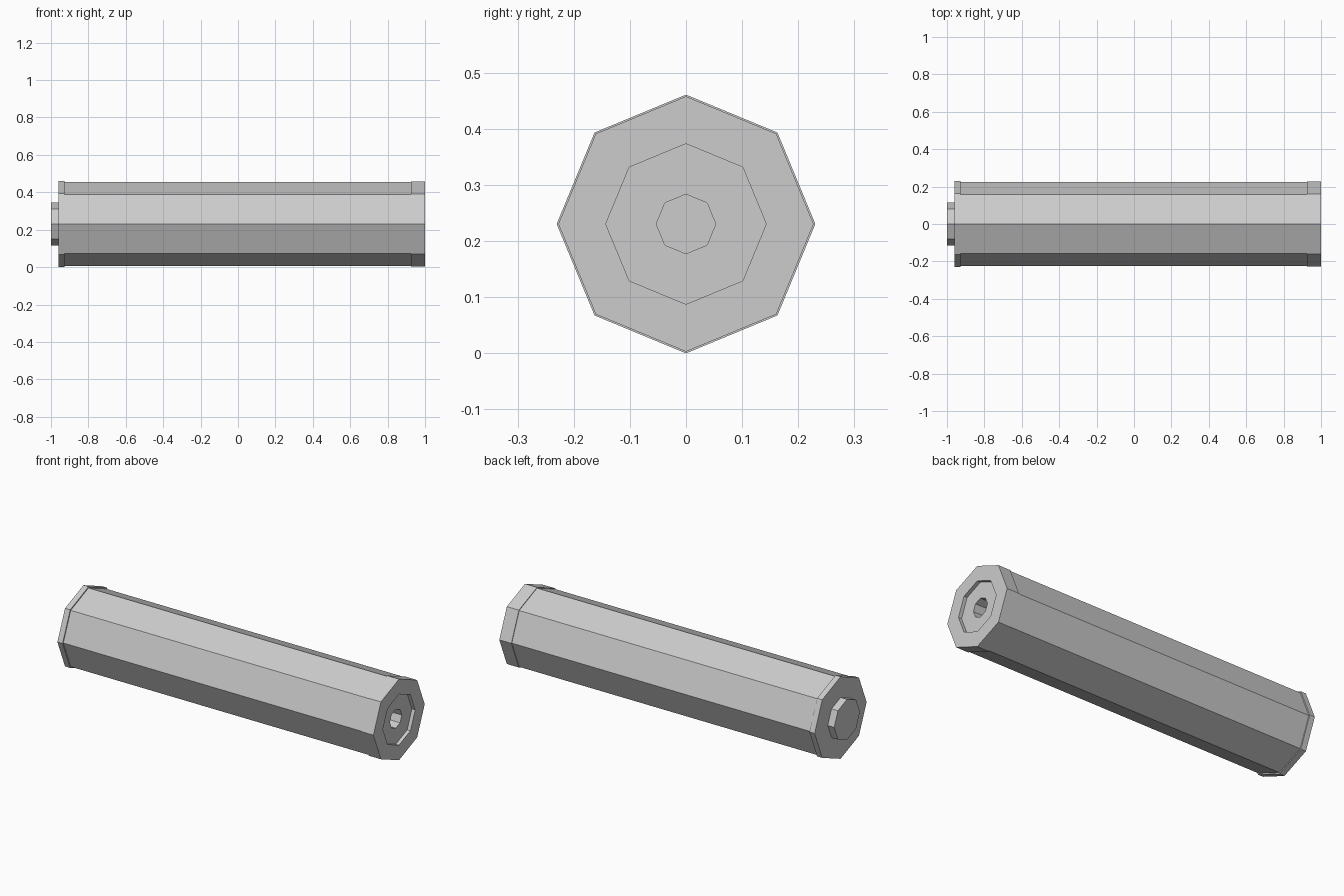
import bpy, bmesh
from math import sin, cos, tau

SIDES = 8
AXIS_Z = 0.2305

cube = bpy.data.objects.get("Cube")
if cube:
    bpy.data.objects.remove(cube, do_unlink=True)

grey = bpy.data.materials.new("light grey")
grey.use_nodes = True
colour = (0.604, 0.604, 0.604, 1)
grey.diffuse_color = colour
grey.node_tree.nodes["Principled BSDF"].inputs["Base Color"].default_value = colour


def lathe(name, profile, ring=False):
    """Sweep (x, radius) points around the long axis in flat facets."""
    bm = bmesh.new()
    loops = []
    for x, r in profile:
        if r == 0:
            loops.append([bm.verts.new((x, 0, AXIS_Z))] * SIDES)
        else:
            loops.append([bm.verts.new((x, r * sin(tau * i / SIDES),
                                        AXIS_Z + r * cos(tau * i / SIDES)))
                          for i in range(SIDES)])
    pairs = list(zip(loops, loops[1:]))
    if ring:
        pairs.append((loops[-1], loops[0]))
    for a, b in pairs:
        for i in range(SIDES):
            j = (i + 1) % SIDES
            corners = list(dict.fromkeys((a[i], a[j], b[j], b[i])))
            bm.faces.new(corners)
    bmesh.ops.recalc_face_normals(bm, faces=bm.faces)
    # Merge the flat end fans into single faces
    bmesh.ops.dissolve_limit(bm, angle_limit=0.01, verts=bm.verts, edges=bm.edges)
    mesh = bpy.data.meshes.new(name)
    bm.to_mesh(mesh)
    bm.free()
    mesh.materials.append(grey)
    obj = bpy.data.objects.new(name, mesh)
    bpy.context.collection.objects.link(obj)
    return obj


body_r, bore_r, recess_r, boss_r = 0.2235, 0.053, 0.143, 0.114

# Long octagonal body with a deep blind bore
lathe("tube_body", [(-0.94, 0), (-0.94, body_r), (0.94, body_r),
                    (0.94, bore_r), (0.3, bore_r), (0.3, 0)])

# Open end cap with a shallow recess around the bore
lathe("bore_end_cap", [(0.925, 0.2275), (1, 0.2275), (1, recess_r),
                       (0.98, recess_r), (0.98, bore_r), (0.925, bore_r)], ring=True)

# Thin closed cap and its mounting boss
lathe("mount_end_cap", [(-0.96, 0), (-0.96, AXIS_Z), (-0.928, AXIS_Z), (-0.928, 0)])
lathe("mount_boss", [(-1, 0), (-1, boss_r), (-0.95, boss_r), (-0.95, 0)])
